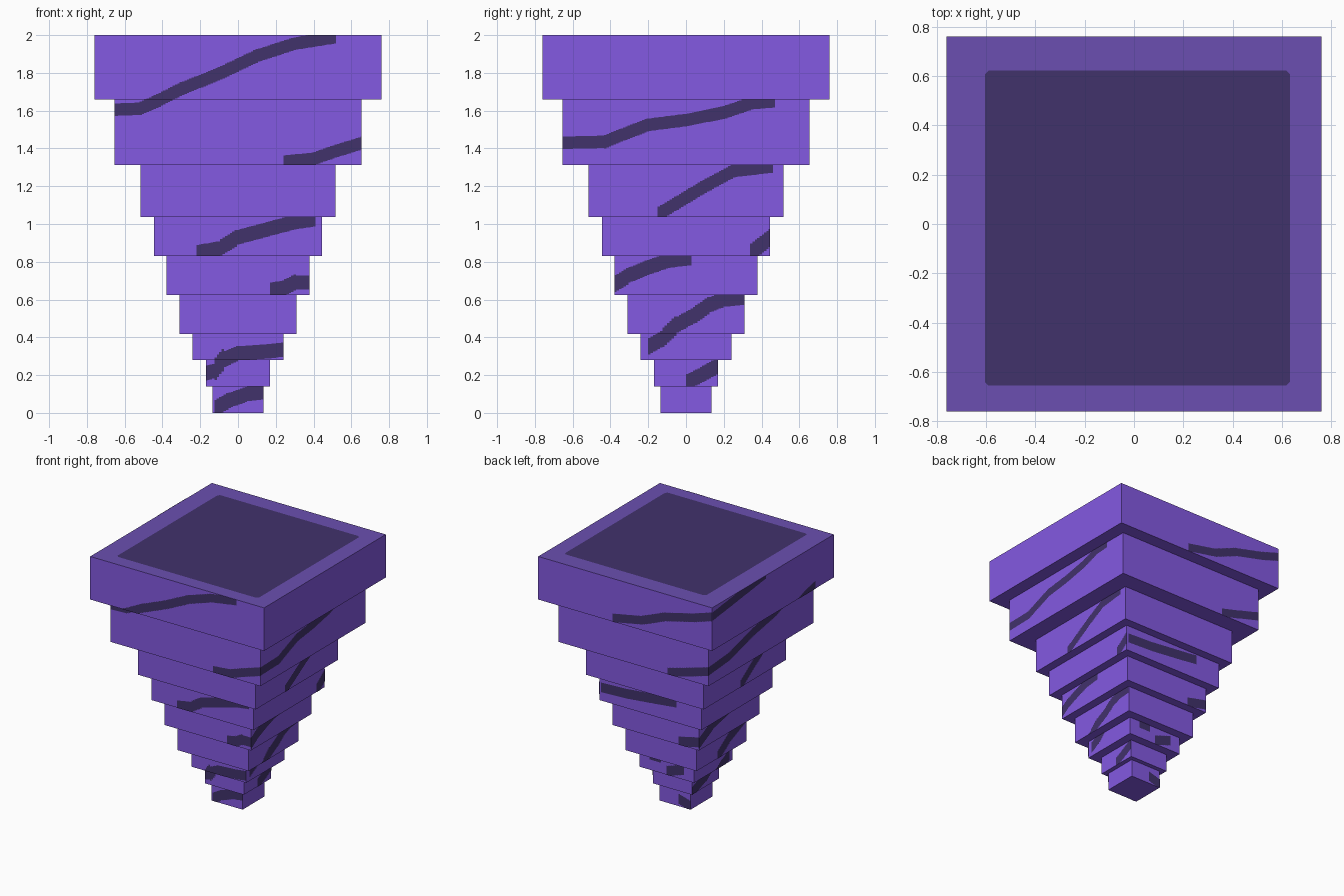
import bpy, bmesh, math
from mathutils import Matrix, Vector

if "Cube" in bpy.data.objects:
    bpy.data.objects.remove(bpy.data.objects["Cube"])


def material(name, rgb):
    m = bpy.data.materials.new(name)
    m.diffuse_color = (*rgb, 1)
    m.use_nodes = True
    m.node_tree.nodes["Principled BSDF"].inputs["Base Color"].default_value = m.diffuse_color
    return m


purple = material("purple", (0.231, 0.100, 0.760))
muted = material("muted purple rim", (0.147, 0.078, 0.440))
dark = material("dark violet", (0.053, 0.032, 0.148))


def finish(bm, name, *mats):
    me = bpy.data.meshes.new(name)
    bm.to_mesh(me)
    bm.free()
    for m in mats:
        me.materials.append(m)
    ob = bpy.data.objects.new(name, me)
    bpy.context.collection.objects.link(ob)
    return ob


# Stacked square tiers: half width and bottom height, muted on upward faces
halves = [0.135, 0.17, 0.24, 0.31, 0.378, 0.446, 0.515, 0.655, 0.76]
levels = [0, 0.14, 0.28, 0.418, 0.625, 0.83, 1.038, 1.313, 1.66, 2.0]
tiers = list(zip(halves, levels, levels[1:]))
for i, (w, z0, z1) in enumerate(tiers):
    bm = bmesh.new()
    bmesh.ops.create_cube(bm, size=1, matrix=Matrix.Translation((0, 0, (z0 + z1) / 2))
                          @ Matrix.Diagonal((2 * w, 2 * w, z1 - z0, 1)))
    bm.normal_update()
    for f in bm.faces:
        f.material_index = int(f.normal.z > 0.5)
    finish(bm, f"tier_{i + 1}", purple, muted)

# Dark plate with clipped corners on the top
x0, x1, y0, y1, c = -0.605, 0.632, -0.655, 0.622, 0.015
bm = bmesh.new()
outline = [(x0 + c, y0), (x1 - c, y0), (x1, y0 + c), (x1, y1 - c),
           (x1 - c, y1), (x0 + c, y1), (x0, y1 - c), (x0, y0 + c)]
bm.faces.new([bm.verts.new((x, y, 2.002)) for x, y in outline])
finish(bm, "top_plate", dark)

# Veins per side: lowest tier, highest tier, centre line as (across, height)
front = [
    (8, 9, [(-.66, 1.605), (-.52, 1.61), (-.42, 1.655), (-.3, 1.715), (-.1, 1.795), (.1, 1.89), (.3, 1.955), (.52, 1.99)]),
    (8, 8, [(.24, 1.33), (.4, 1.345), (.5, 1.38), (.66, 1.43)]),
    (6, 6, [(-.22, .85), (-.1, .87), (0, .93), (.15, .97), (.3, 1.01), (.41, 1.025)]),
    (5, 5, [(.17, .65), (.25, .665), (.3, .69), (.38, .69)]),
    (2, 3, [(-.175, .21), (-.13, .22), (-.08, .28), (0, .315), (.15, .325), (.24, .335)]),
    (1, 1, [(-.125, .02), (-.05, .065), (.05, .1), (.135, .11)])]
right = [
    (8, 8, [(-.66, 1.43), (-.43, 1.435), (-.37, 1.46), (-.2, 1.525), (0, 1.55), (.2, 1.59), (.35, 1.64), (.47, 1.65)]),
    (7, 7, [(-.15, 1.05), (0, 1.14), (.1, 1.2), (.25, 1.28), (.46, 1.305)]),
    (6, 6, [(.34, .845), (.45, .93)]),
    (5, 5, [(-.38, .68), (-.3, .73), (-.2, .77), (-.1, .805), (.03, .82)]),
    (3, 4, [(-.2, .35), (-.13, .39), (-.05, .465), (.05, .52), (.12, .57), (.2, .6), (.31, .61)]),
    (2, 2, [(0, .16), (.08, .2), (.17, .25)])]
back = [
    (9, 9, [(-.11, 1.69), (.15, 1.74), (.35, 1.82), (.6, 1.88), (.76, 1.93)]),
    (8, 8, [(.3, 1.33), (.45, 1.37), (.66, 1.43)]),
    (6, 6, [(-.43, .935), (-.2, .945), (0, .965), (.23, .99)]),
    (5, 5, [(.2, .65), (.38, .69)]),
    (3, 3, [(-.15, .4), (-.05, .4)]),
    (3, 3, [(0, .31), (.15, .36)]),
    (1, 1, [(.03, .06), (.135, .03)])]
left = [
    (9, 9, [(-.76, 1.93), (-.5, 1.96), (-.09, 2.01)]),
    (8, 9, [(-.66, 1.43), (-.4, 1.45), (-.1, 1.53), (.18, 1.58), (.4, 1.66), (.53, 1.69)]),
    (8, 8, [(.53, 1.65), (.66, 1.61)]),
    (7, 7, [(-.06, 1.05), (.1, 1.16), (.25, 1.25), (.45, 1.31)]),
    (5, 5, [(-.38, .68), (-.2, .77), (.03, .82)]),
    (4, 4, [(-.05, .43), (.1, .53), (.3, .61)]),
    (2, 3, [(-.17, .16), (0, .22), (.1, .29), (.2, .34)])]


def sample(path, u):
    """Height and slope of the centre line."""
    for (a, za), (b, zb) in zip(path, path[1:]):
        if a <= u <= b:
            s = (zb - za) / (b - a)
            return za + s * (u - a), s


def add_vein(bm, low, high, path, radius, turn):
    """Stepped columns just proud of the tier faces."""
    start, length = path[0][0], path[-1][0] - path[0][0]
    n = max(1, round(length / 0.0125))
    du = length / n
    for k in range(n):
        u = start + k * du
        mid, slope = sample(path, u + du / 2)
        thick = radius * math.sqrt(1 + slope * slope)
        for w, z0, z1 in tiers[low - 1:high]:
            lo, hi = max(z0, mid - thick), min(z1, mid + thick)
            a, b = max(u, -w), min(u + du, w)
            if hi - lo < 0.004 or b - a < 0.001:
                continue
            y = -w - 0.002
            bm.faces.new([bm.verts.new(turn @ Vector(p)) for p in
                          ((a, y, lo), (b, y, lo), (b, y, hi), (a, y, hi))])


# Veins on the four sides, turned a quarter each time
for i, (name, veins) in enumerate([("front", front), ("right", right), ("back", back), ("left", left)]):
    bm = bmesh.new()
    turn = Matrix.Rotation(i * math.pi / 2, 3, 'Z')
    for low, high, path in veins:
        add_vein(bm, low, high, path, 0.033 if low > 6 else 0.038, turn)
    finish(bm, f"{name}_veins", dark)
